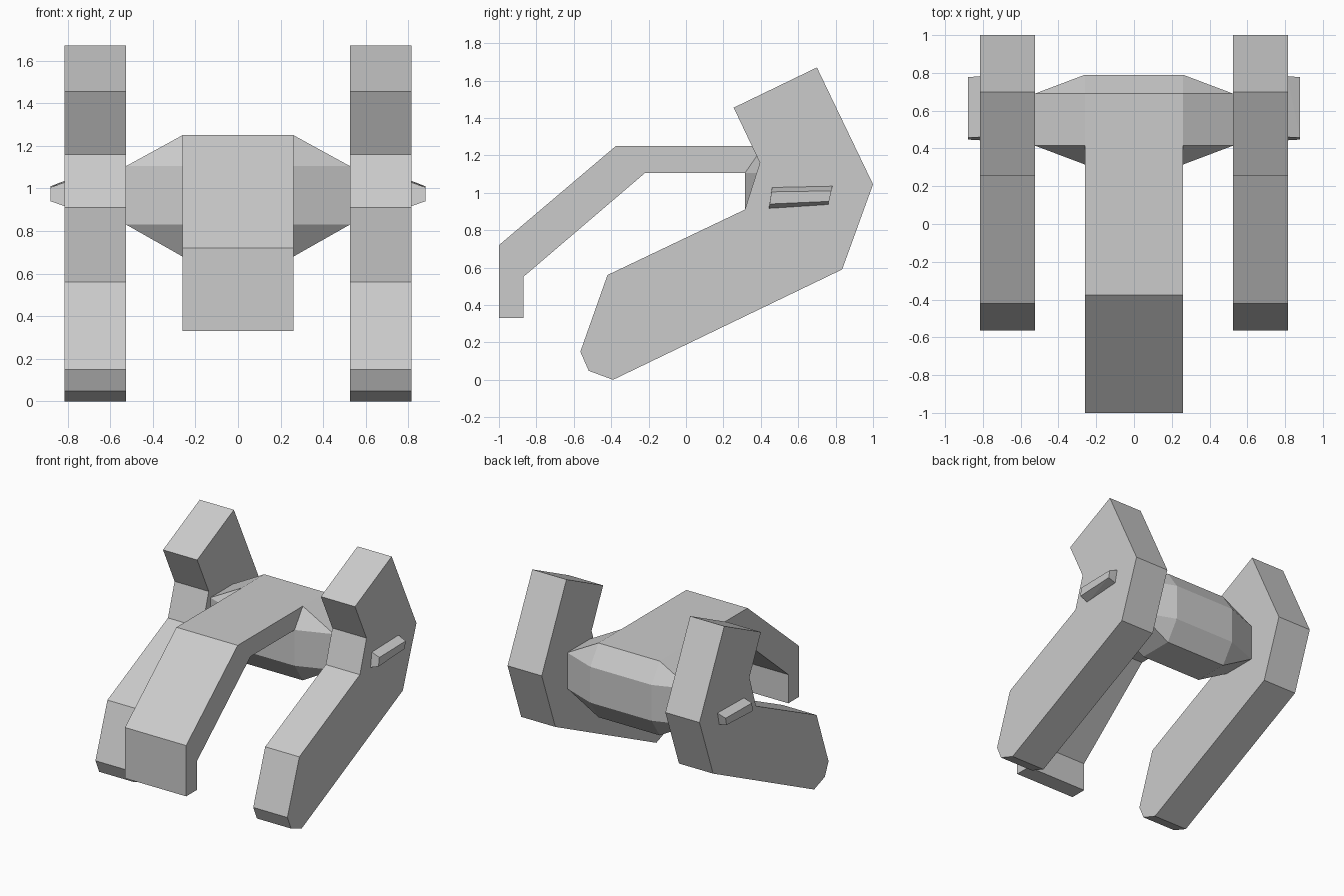
import bpy, bmesh

if "Cube" in bpy.data.objects:
    bpy.data.objects.remove(bpy.data.objects["Cube"])


def finish(name, bm):
    bmesh.ops.recalc_face_normals(bm, faces=bm.faces)
    mesh = bpy.data.meshes.new(name)
    bm.to_mesh(mesh)
    bm.free()
    obj = bpy.data.objects.new(name, mesh)
    bpy.context.collection.objects.link(obj)
    return obj


def slab(name, profile, x0, x1):
    """Extrude a (y, z) profile along x."""
    bm = bmesh.new()
    face = bm.faces.new([bm.verts.new((x0, y, z)) for y, z in profile])
    out = bmesh.ops.extrude_face_region(bm, geom=[face])["geom"]
    verts = [v for v in out if isinstance(v, bmesh.types.BMVert)]
    bmesh.ops.translate(bm, verts=verts, vec=(x1 - x0, 0, 0))
    return finish(name, bm)


def hull(name, sections):
    """Convex solid spanning (x, profile) cross-sections."""
    bm = bmesh.new()
    for x, profile in sections:
        for y, z in profile:
            bm.verts.new((x, y, z))
    bmesh.ops.convex_hull(bm, input=bm.verts)
    bmesh.ops.dissolve_limit(bm, angle_limit=0.02, verts=bm.verts, edges=bm.edges)
    return finish(name, bm)


def mirror_x(obj):
    obj.modifiers.new("Mirror", "MIRROR").use_axis = (True, False, False)


# Side plates
plate = [(0.70, 1.67), (1.0, 1.045), (0.835, 0.59), (-0.39, 0.0), (-0.52, 0.048),
         (-0.565, 0.15), (-0.42, 0.56), (0.315, 0.91), (0.395, 1.16), (0.255, 1.455)]
mirror_x(slab("side_plate", plate, 0.525, 0.815))

# Central chamfered barrel with tapered rectangular ends
y0, y1, z0, z1 = 0.415, 0.69, 0.83, 1.105
octagon = [(y0, 1.25), (y1, 1.25), (0.79, z1), (0.79, z0),
           (y1, 0.68), (y0, 0.68), (0.315, z0), (0.315, z1)]
end = [(y0, z0), (y1, z0), (y1, z1), (y0, z1)]
hull("barrel_body", [(-0.525, end), (-0.26, octagon), (0.26, octagon), (0.525, end)])

# Bent front arm
arm = [(-1.0, 0.33), (-1.0, 0.72), (-0.375, 1.25), (y0, 1.25),
       (0.315, z1), (-0.22, z1), (-0.87, 0.55), (-0.87, 0.33)]
slab("front_arm", arm, -0.26, 0.26)

# Small pegs on the outer sides
peg_base = [(0.46, 1.03), (0.783, 1.037), (0.76, 0.936), (0.443, 0.915)]
peg_tip = [(0.457, 1.005), (0.777, 1.01), (0.765, 0.954), (0.447, 0.94)]
mirror_x(hull("side_peg", [(0.81, peg_base), (0.88, peg_tip)]))
